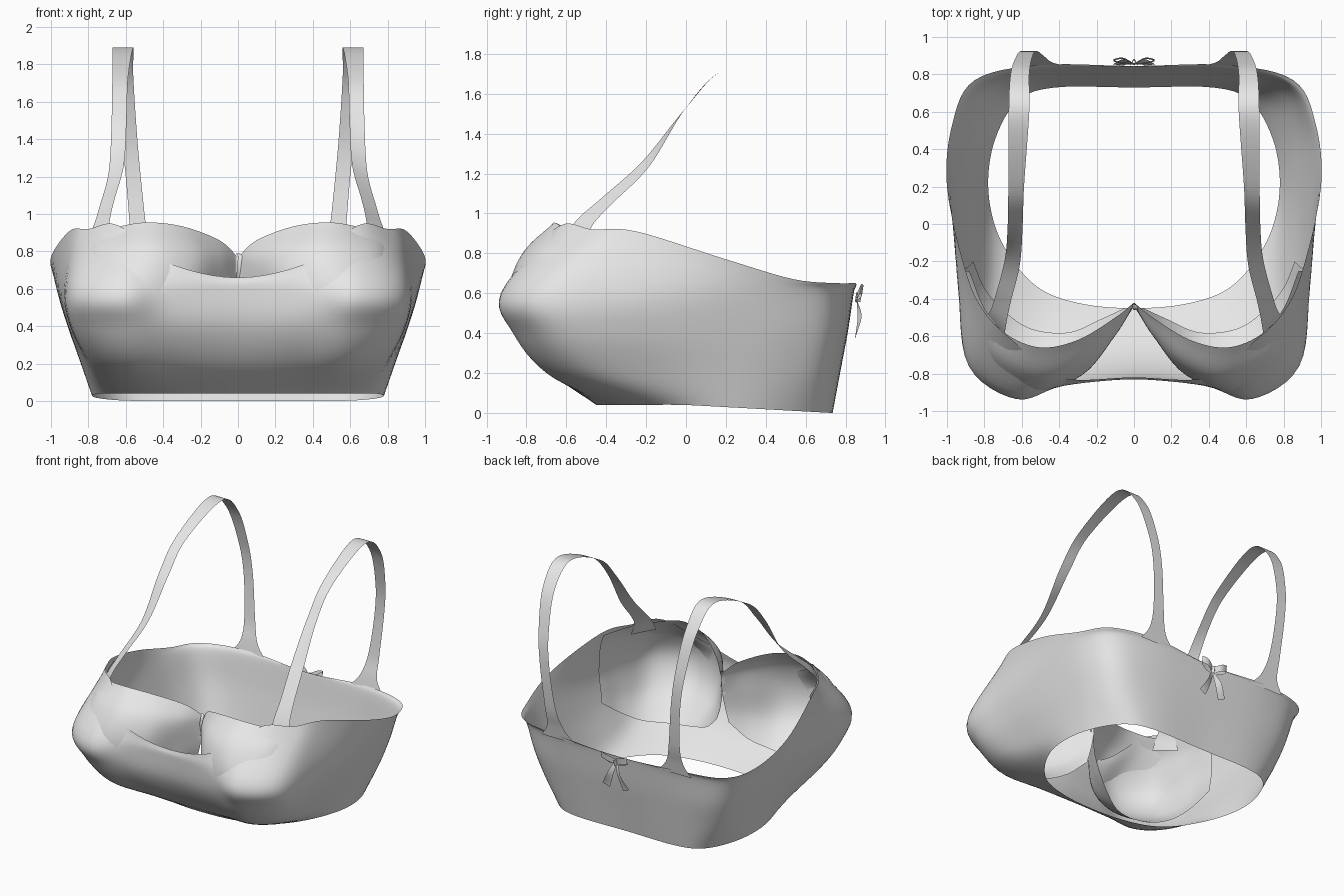
import bpy
from mathutils import Vector

cube = bpy.data.objects.get("Cube")
if cube:
    bpy.data.objects.remove(cube, do_unlink=True)

fabric = bpy.data.materials.new("light grey fabric")
fabric.use_nodes = True
fabric.diffuse_color = (0.8, 0.8, 0.8, 1)
fabric.node_tree.nodes["Principled BSDF"].inputs["Base Color"].default_value = (0.8, 0.8, 0.8, 1)


def smooth_path(points, steps, closed=False):
    """Sample a smooth curve that passes through every control point."""
    pts = [Vector(p) for p in points]
    count = len(pts)
    if closed:
        ring = [pts[-1]] + pts + pts[:2]
    else:
        ring = [2 * pts[0] - pts[1]] + pts + [2 * pts[-1] - pts[-2]]
    result = []
    for i in range(count if closed else count - 1):
        a, b, c, d = ring[i:i + 4]
        for s in range(steps):
            t = s / steps
            result.append(b + (c - a) * t / 2 + (2 * a - 5 * b + 4 * c - d) * t * t / 2
                          + (3 * b - a - 3 * c + d) * t ** 3 / 2)
    if not closed:
        result.append(pts[-1])
    return result


def loft(name, rows, along, across, closed=False, mirrored=False):
    """Stretch one smooth sheet of cloth over rows of control points."""
    rows = [smooth_path(row, along, closed) for row in rows]
    columns = [smooth_path(column, across) for column in zip(*rows)]
    height, width = len(columns[0]), len(columns)
    verts = [p for column in columns for p in column]
    faces = []
    for i in range(width if closed else width - 1):
        j = (i + 1) % width
        for k in range(height - 1):
            faces.append((i * height + k, j * height + k, j * height + k + 1, i * height + k + 1))
    mesh = bpy.data.meshes.new(name)
    mesh.from_pydata(verts, [], faces)
    mesh.materials.append(fabric)
    mesh.shade_smooth()
    obj = bpy.data.objects.new(name, mesh)
    bpy.context.collection.objects.link(obj)
    if mirrored:
        mirror = obj.modifiers.new("Mirror", "MIRROR")
        mirror.merge_threshold = 0.002
    return obj


def ribbon(name, path, half_widths, mirrored=True):
    """Sweep a flat strip along a path, with its own half width vector at each point."""
    left = [Vector(p) - Vector(w) for p, w in zip(path, half_widths)]
    right = [Vector(p) + Vector(w) for p, w in zip(path, half_widths)]
    return loft(name, [left, path, right], 8, 2, mirrored=mirrored)


# Body band: half outlines from centre front to centre back, stacked upwards
outlines = {
    0.04: [(0, -.45), (.26, -.43), (.48, -.36), (.63, -.22), (.74, -.02),
           (.78, .22), (.74, .46), (.62, .66), (.42, .73), (0, .73)],
    0.2: [(0, -.67), (.32, -.68), (.58, -.69), (.76, -.52), (.81, -.2),
          (.84, .2), (.81, .5), (.71, .69), (.46, .765), (0, .77)],
    0.4: [(0, -.8), (.36, -.83), (.62, -.86), (.86, -.68), (.9, -.3),
          (.91, .2), (.88, .53), (.77, .73), (.49, .8), (0, .81)],
    0.6: [(0, -.83), (.38, -.865), (.63, -.925), (.88, -.75), (.94, -.35),
          (.97, .2), (.94, .54), (.82, .75), (.5, .83), (0, .84)],
}
top_edge = [(0, -.82, .66), (.4, -.82, .75), (.64, -.63, .94), (.8, -.47, .92), (.9, -.25, .91),
            (1, .2, .77), (.97, .54, .67), (.85, .77, .65), (.5, .85, .65), (0, .845, .62)]


def hem_height(z, y):
    return z - max(0, y) * 0.055 if z < 0.1 else z


half_rows = [[(x, y, hem_height(z, y)) for x, y in line] for z, line in outlines.items()]
half_rows.append(top_edge)
full_rows = [row + [(-x, y, z) for x, y, z in row[-2:0:-1]] for row in half_rows]
loft("body_band", full_rows, 6, 6, closed=True)

# Cups: rows from the neckline down to the curved lower seam
cup_rows = [
    [(0, -.42, .77), (.1, -.5, .86), (.3, -.62, .935), (.5, -.66, .955),
     (.68, -.59, .925), (.8, -.45, .91), (.88, -.25, .9)],
    [(0, -.43, .73), (.1, -.59, .76), (.25, -.74, .79), (.48, -.82, .8),
     (.74, -.72, .79), (.86, -.48, .79), (.91, -.25, .79)],
    [(0, -.44, .62), (.11, -.6, .6), (.28, -.81, .58), (.56, -.895, .58),
     (.81, -.76, .58), (.89, -.48, .58), (.92, -.25, .6)],
    [(.02, -.45, .5), (.14, -.6, .42), (.3, -.76, .38), (.55, -.82, .37),
     (.77, -.68, .37), (.85, -.45, .4), (.89, -.23, .48)],
    [(.05, -.45, .4), (.18, -.51, .28), (.35, -.58, .21), (.55, -.56, .19),
     (.7, -.46, .21), (.8, -.34, .29), (.86, -.2, .4)],
]
loft("cups", cup_rows, 6, 6, mirrored=True)

# Shoulder straps: arch from the back edge over the shoulder to the cup
strap_path = [(.5, .845, .62), (.51, .865, .72), (.53, .9, .88), (.56, .925, 1.2), (.585, .9, 1.45),
              (.61, .8, 1.74), (.615, .6, 1.89), (.63, .2, 1.73), (.635, 0, 1.53),
              (.65, -.2, 1.25), (.7, -.4, 1.06), (.73, -.51, .95), (.755, -.56, .84)]
strap_widths = [(.14, 0, 0), (.07, 0, 0), (.046, 0, 0), (.04, 0, 0), (.043, 0, 0),
                (.05, 0, 0), (.055, 0, 0), (.042, 0, 0), (.04, 0, 0),
                (.04, .015, -.015), (.04, .02, -.02), (.045, .035, -.02), (.06, .07, -.01)]
ribbon("shoulder_straps", strap_path, strap_widths)

# Back bow: a pair of loops, a pair of tails and a knot
flat = (0, .004, .025)
ribbon("bow_loops", [(0, .855, .58), (.06, .885, .61), (.11, .875, .62), (.06, .86, .59), (0, .855, .58)],
       [flat] * 5)
ribbon("bow_tails", [(.005, .855, .57), (.04, .87, .48), (.085, .85, .38)],
       [(.012, 0, .003), (.02, .01, .006), (.028, .004, .012)])
ribbon("bow_knot", [(-.018, .85, .58), (0, .878, .58), (.018, .85, .58)], [flat] * 3, mirrored=False)

# Small tie where the cups meet at the front
ribbon("centre_tie", [(0, -.43, .79), (.012, -.455, .77), (.006, -.46, .72), (.008, -.45, .66)],
       [(.012, 0, 0)] * 4, mirrored=False)
